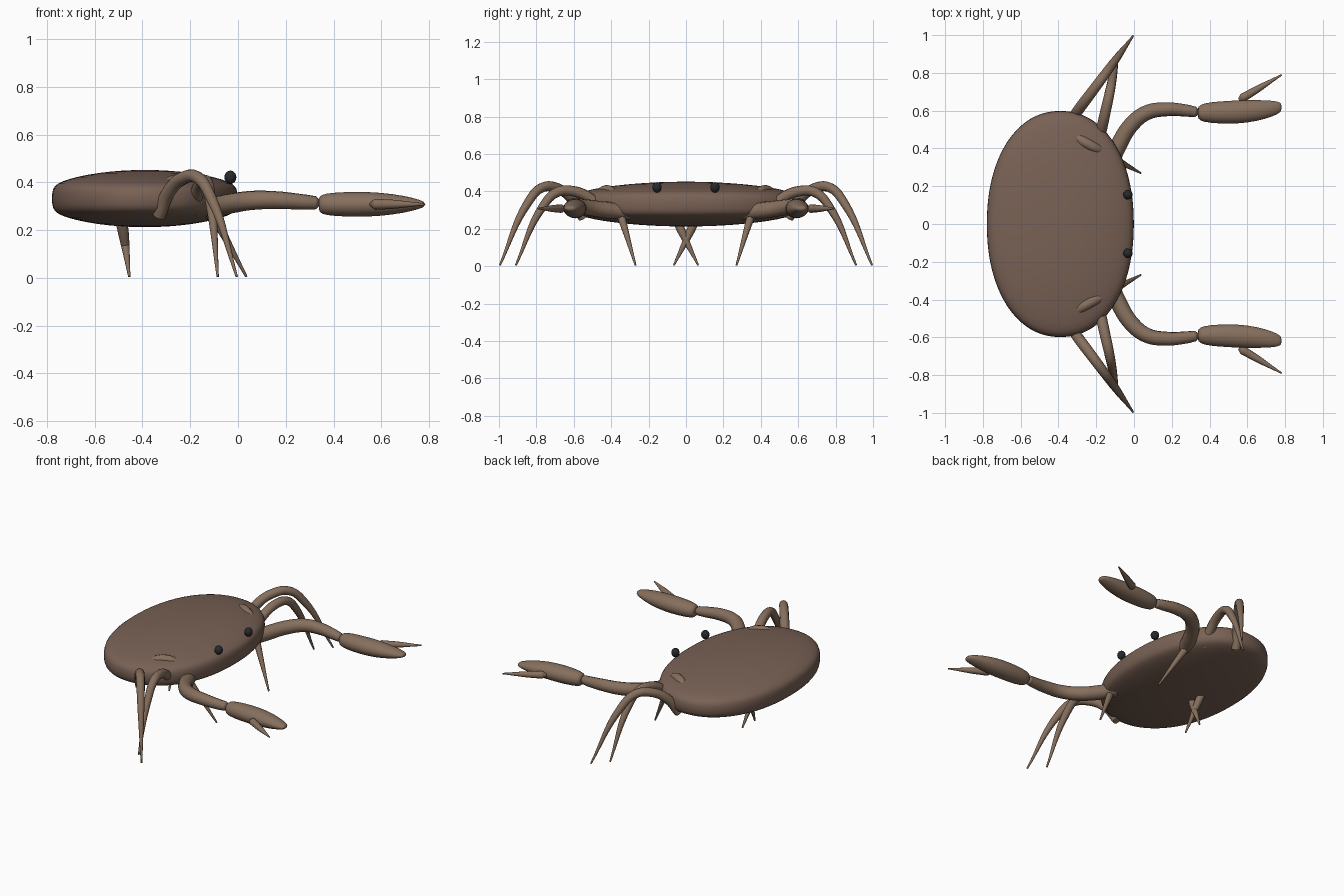
import bpy
import bmesh
from math import sin, cos, pi, copysign

cube = bpy.data.objects.get("Cube")
if cube:
    bpy.data.objects.remove(cube, do_unlink=True)


def material(name, color):
    mat = bpy.data.materials.new(name)
    mat.diffuse_color = color
    mat.use_nodes = True
    bsdf = mat.node_tree.nodes["Principled BSDF"]
    bsdf.inputs["Base Color"].default_value = color
    bsdf.inputs["Roughness"].default_value = 0.6
    return mat


shell_mat = material("shell_brown", (0.19, 0.12, 0.09, 1))
limb_mat = material("limb_brown", (0.24, 0.16, 0.11, 1))
eye_mat = material("eye_dark", (0.02, 0.022, 0.025, 1))


def add_object(name, mesh, mat):
    mesh.materials.clear()
    mesh.materials.append(mat)
    mesh.polygons.foreach_set("use_smooth", [True] * len(mesh.polygons))
    obj = bpy.data.objects.new(name, mesh)
    bpy.context.collection.objects.link(obj)
    return obj


def loft(name, rings, mat, subdivide=0):
    """Skin a list of closed rings of points, capping both ends."""
    bm = bmesh.new()
    loops = [[bm.verts.new(p) for p in ring] for ring in rings]
    n = len(loops[0])
    for a, b in zip(loops, loops[1:]):
        for i in range(n):
            j = (i + 1) % n
            bm.faces.new((a[i], a[j], b[j], b[i]))
    bm.faces.new(loops[0])
    bm.faces.new(loops[-1])
    bmesh.ops.recalc_face_normals(bm, faces=bm.faces)
    mesh = bpy.data.meshes.new(name)
    bm.to_mesh(mesh)
    bm.free()
    obj = add_object(name, mesh, mat)
    if subdivide:
        mod = obj.modifiers.new("Subdivision", 'SUBSURF')
        mod.levels = mod.render_levels = subdivide
    return obj


def tube(name, points, radii, side, mat):
    """Smooth tapered tube through points; side mirrors it across y."""
    curve = bpy.data.curves.new(name, 'CURVE')
    curve.dimensions = '3D'
    curve.bevel_depth = 1.0
    curve.bevel_resolution = 4
    curve.resolution_u = 8
    curve.use_fill_caps = True
    spline = curve.splines.new('BEZIER')
    spline.bezier_points.add(len(points) - 1)
    for bp, (x, y, z), r in zip(spline.bezier_points, points, radii):
        bp.co = (x, y * side, z)
        bp.radius = r
        bp.handle_left_type = bp.handle_right_type = 'AUTO'
    temp = bpy.data.objects.new(name + "_path", curve)
    bpy.context.collection.objects.link(temp)
    bpy.context.view_layer.update()
    graph = bpy.context.evaluated_depsgraph_get()
    mesh = bpy.data.meshes.new_from_object(temp.evaluated_get(graph))
    bpy.data.objects.remove(temp, do_unlink=True)
    return add_object(name, mesh, mat)


# Shell: oval outline swept up a domed profile
def oval(scale, z, n=64):
    ring = []
    for i in range(n):
        a = 2 * pi * i / n
        c, s = cos(a), sin(a)
        ring.append((-0.39 + 0.39 * scale * copysign(abs(c) ** 0.93, c),
                     0.6 * scale * copysign(abs(s) ** 0.93, s), z))
    return ring


dome = [(0.03, 1), (0.25, 0.98), (0.5, 0.9), (0.75, 0.75),
        (0.9, 0.59), (0.97, 0.45), (1, 0.25)]
profile = dome + [(r, -h) for r, h in reversed(dome)]
loft("shell", [oval(r, 0.332 + 0.12 * h) for r, h in profile], shell_mat, 1)

# Leg paths, from the root inside the shell to the tip on the ground
legs = {
    "outer_leg": [(-0.33, 0.55, 0.26), (-0.29, 0.61, 0.36), (-0.23, 0.69, 0.417),
                  (-0.17, 0.77, 0.42), (-0.115, 0.845, 0.34), (-0.005, 0.995, 0.005)],
    "middle_leg": [(-0.19, 0.43, 0.28), (-0.17, 0.51, 0.36), (-0.15, 0.6, 0.4),
                   (-0.13, 0.69, 0.395), (-0.115, 0.765, 0.32), (-0.085, 0.91, 0.005)],
    "inner_leg": [(-0.36, 0.49, 0.3), (-0.3, 0.455, 0.385), (-0.23, 0.415, 0.405),
                  (-0.17, 0.385, 0.375), (-0.12, 0.355, 0.29), (0.035, 0.27, 0.005)],
    "under_leg": [(-0.53, 0.16, 0.33), (-0.52, 0.13, 0.34), (-0.51, 0.1, 0.33),
                  (-0.495, 0.06, 0.27), (-0.48, 0.025, 0.19), (-0.455, -0.065, 0.005)],
}
leg_radii = [0.027, 0.029, 0.028, 0.026, 0.023, 0.005]

arm_path = [(-0.13, 0.3, 0.29), (-0.08, 0.42, 0.3), (-0.01, 0.53, 0.315),
            (0.07, 0.59, 0.325), (0.17, 0.607, 0.325), (0.28, 0.6, 0.317),
            (0.325, 0.593, 0.314), (0.342, 0.591, 0.313)]
arm_radii = [0.042, 0.044, 0.042, 0.04, 0.037, 0.032, 0.028, 0.012]

# Claw sections: x, y centre, half width, half height
claw_sections = [(0.338, 0.589, 0.022, 0.022), (0.345, 0.589, 0.043, 0.042),
                 (0.4, 0.59, 0.056, 0.05), (0.5, 0.591, 0.062, 0.054),
                 (0.6, 0.596, 0.062, 0.05), (0.7, 0.606, 0.05, 0.036),
                 (0.765, 0.616, 0.034, 0.018), (0.782, 0.618, 0.018, 0.009)]
thumb_path = [(0.555, 0.657, 0.308), (0.575, 0.668, 0.308),
              (0.65, 0.712, 0.308), (0.782, 0.79, 0.308)]
thumb_radii = [0.008, 0.023, 0.019, 0.004]


def claw_ring(x, y, half_width, half_height, side, n=20):
    angles = [2 * pi * i / n for i in range(n)]
    return [(x, side * (y + half_width * cos(a)), 0.308 + half_height * sin(a))
            for a in angles]


# Limbs and eyes on both sides
for label, side in (("front", -1), ("back", 1)):
    for leg, path in legs.items():
        tube(f"{label}_{leg}", path, leg_radii, side, limb_mat)
    tube(f"{label}_arm", arm_path, arm_radii, side, limb_mat)
    loft(f"{label}_claw", [claw_ring(*s, side) for s in claw_sections], limb_mat, 1)
    tube(f"{label}_claw_thumb", thumb_path, thumb_radii, side, limb_mat)

    bm = bmesh.new()
    bmesh.ops.create_uvsphere(bm, u_segments=20, v_segments=12, radius=0.025)
    bmesh.ops.scale(bm, vec=(1, 1, 1.12), verts=bm.verts)
    bmesh.ops.translate(bm, vec=(-0.032, side * 0.155, 0.421), verts=bm.verts)
    eye_mesh = bpy.data.meshes.new(f"{label}_eye")
    bm.to_mesh(eye_mesh)
    bm.free()
    add_object(f"{label}_eye", eye_mesh, eye_mat)
